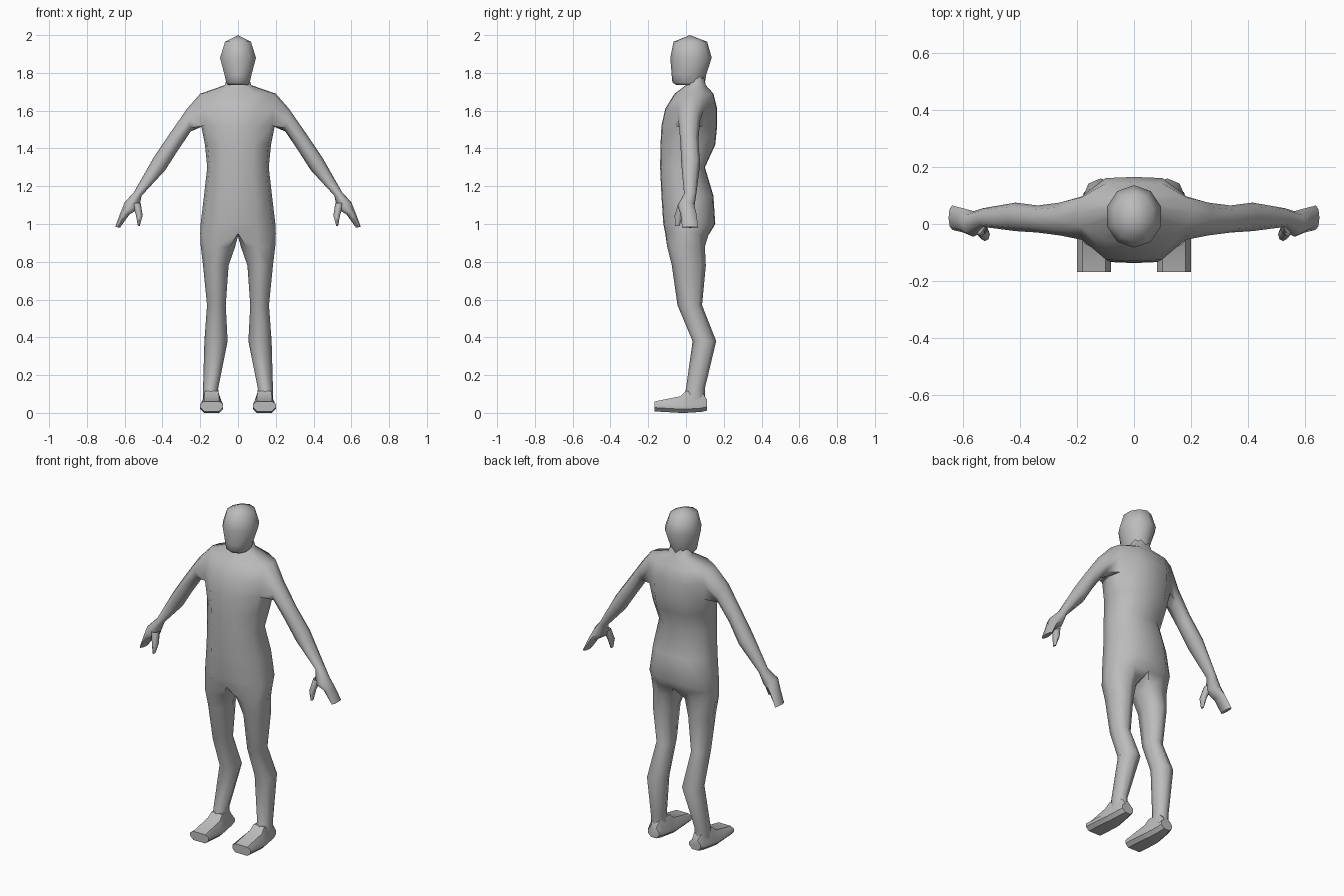
import bpy, bmesh, math
from mathutils import Vector

cube = bpy.data.objects.get("Cube")
if cube:
    bpy.data.objects.remove(cube)

grey = bpy.data.materials.new("plain grey")
grey.use_nodes = True
grey.diffuse_color = (0.5, 0.5, 0.5, 1)
grey.node_tree.nodes["Principled BSDF"].inputs["Base Color"].default_value = (0.5, 0.5, 0.5, 1)


def finish(name, bm, angle, mirrored=True):
    """Turn a bmesh into a smooth shaded object, mirrored across x."""
    bmesh.ops.recalc_face_normals(bm, faces=bm.faces)
    mesh = bpy.data.meshes.new(name)
    bm.to_mesh(mesh)
    bm.free()
    mesh.materials.append(grey)
    obj = bpy.data.objects.new(name, mesh)
    bpy.context.collection.objects.link(obj)
    bpy.ops.object.select_all(action='DESELECT')
    obj.select_set(True)
    bpy.context.view_layer.objects.active = obj
    if mirrored:
        obj.modifiers.new("Mirror", 'MIRROR').merge_threshold = 0.0005
        bpy.ops.object.modifier_apply(modifier="Mirror")
    bpy.ops.object.shade_smooth_by_angle(angle=math.radians(angle))
    return obj


def add_ring(bm, points):
    return [bm.verts.new(p) for p in points]


def bridge(bm, a, b, closed=True):
    n = len(a)
    for i in range(n if closed else n - 1):
        j = (i + 1) % n
        bm.faces.new((a[i], a[j], b[j], b[i]))


def chain(bm, rings):
    for a, b in zip(rings, rings[1:]):
        bridge(bm, a, b)


def oval(z, x0, x1, y0, y1, n=8, start=-135):
    """Level ring between two x limits and two y limits."""
    pts = []
    for i in range(n):
        a = math.radians(start + i * 360 / n)
        pts.append(((x0 + x1) / 2 + (x1 - x0) / 2 * math.cos(a),
                    (y0 + y1) / 2 + (y1 - y0) / 2 * math.sin(a), z))
    return pts


def limb(top, bottom, y0, y1):
    """Tilted ring through an upper and a lower (x, z) point."""
    t, b = Vector((top[0], 0, top[1])), Vector((bottom[0], 0, bottom[1]))
    pts = []
    for i in range(8):
        a = math.radians(-45 + i * 45)
        p = (t + b) / 2 + (t - b) / 2 * math.cos(a)
        p.y = (y0 + y1) / 2 + (y1 - y0) / 2 * math.sin(a)
        pts.append(p)
    return pts


# Body: half torso, open at the middle
bm = bmesh.new()
outline = [(0, -1), (.5, -.97), (.92, -.5), (1, 0), (.92, .5), (.5, .97), (0, 1)]
levels = [  # z, half width, front, back
    (.95, .2, -.11, .125), (1.0, .198, -.12, .155), (1.15, .18, -.13, .145),
    (1.3, .163, -.137, .10), (1.42, .175, -.135, .155), (1.52, .195, -.13, .165),
    (1.61, .2, -.11, .165), (1.69, .2, -.06, .145), (1.735, .07, 0, .105),
    (1.8, .05, .01, .09)]
torso = [add_ring(bm, [(w * u, (f + b) / 2 + (b - f) / 2 * v, z) for u, v in outline])
         for z, w, f, b in levels]
for k, (a, b) in enumerate(zip(torso, torso[1:])):
    for i in range(6):
        if not (k in (5, 6) and i in (2, 3)):   # leave the arm hole
            bm.faces.new((a[i], a[i + 1], b[i + 1], b[i]))

# Leg, continuing the hip ring through the crotch
hip = torso[0] + [bm.verts.new((0, .01, .935))]
legs = [(.88, .015, .197, -.1, .1), (.78, .05, .185, -.075, .105),
        (.57, .065, .164, -.045, .085), (.38, .055, .178, .035, .16),
        (.13, .105, .185, 0, .1), (.05, .1, .185, -.02, .1)]
chain(bm, [hip] + [add_ring(bm, oval(*r)) for r in legs])

# Arm and hand, continuing the shoulder hole
low, mid, high = torso[5:8]
hole = [high[2], high[3], high[4], mid[4], low[4], low[3], low[2], mid[2]]
arm = [limb((.27, 1.61), (.25, 1.49), -.04, .075),
       limb((.36, 1.48), (.315, 1.395), -.03, .065),
       limb((.445, 1.355), (.385, 1.285), -.025, .075),
       limb((.55, 1.17), (.51, 1.15), -.01, .055),
       limb((.6, 1.115), (.525, 1.08), -.045, .045),
       limb((.622, 1.06), (.575, 1.05), -.03, .055),
       limb((.65, .985), (.625, .98), -.02, .065)]
arm = [add_ring(bm, r) for r in arm]
chain(bm, [hole] + arm)
bm.faces.new(arm[-1])
finish("body", bm, 60)

# Thumb
bm = bmesh.new()
thumb = [add_ring(bm, r) for r in (
    oval(1.11, .515, .56, -.04, .01), oval(1.045, .505, .54, -.06, -.015),
    oval(.99, .52, .53, -.058, -.035))]
chain(bm, thumb)
bm.faces.new(thumb[-1])
finish("thumb", bm, 60)

# Foot: chamfered box sections from heel to toe
bm = bmesh.new()
foot = []
for y, x0, x1, z0, z1 in ((.112, .1, .175, .012, .07), (.08, .095, .185, .005, .115),
                          (0, .085, .195, 0, .115), (-.03, .08, .2, 0, .088),
                          (-.168, .08, .2, .008, .06)):
    c = .02
    foot.append(add_ring(bm, [(x, y, z) for x, z in (
        (x0 + c, z0), (x1 - c, z0), (x1, z0 + c), (x1, z0 + 2 * c),
        (x1 - c, z1), (x0 + c, z1), (x0, z0 + 2 * c), (x0, z0 + c))]))
chain(bm, foot)
bm.faces.new(foot[0])
bm.faces.new(foot[-1])
finish("foot", bm, 40)

# Head
bm = bmesh.new()
head = [add_ring(bm, oval(z, -w, w, f, b, 10, -90)) for z, w, f, b in (
    (1.735, .055, -.05, .09), (1.75, .066, -.072, .1), (1.79, .075, -.076, .107),
    (1.88, .1, -.083, .136), (1.965, .072, -.066, .112))]
chain(bm, head)
bm.faces.new(head[0])
crown = bm.verts.new((0, .02, 2))
for i in range(10):
    bm.faces.new((head[-1][i], head[-1][(i + 1) % 10], crown))
finish("head", bm, 60, mirrored=False)
